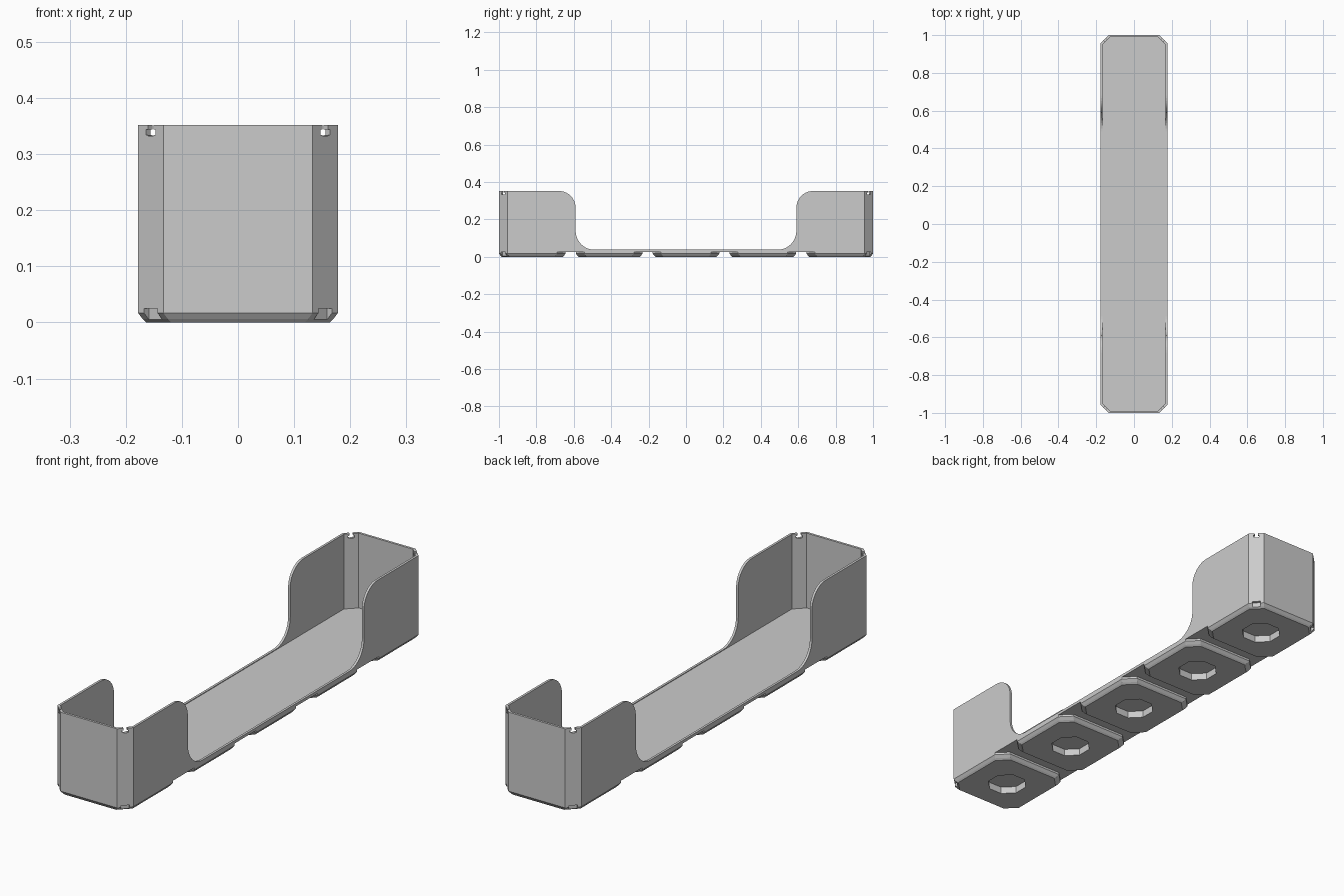
import bpy
import math
from mathutils import Matrix, Vector

if "Cube" in bpy.data.objects:
    bpy.data.objects.remove(bpy.data.objects["Cube"])

HALF_W, HALF_L, HEIGHT = 0.178, 1.0, 0.352
CORNER, WALL = 0.045, 0.01
FLOOR_Z, BASE_Z = 0.035, 0.026
PITCH = 0.411

grey = bpy.data.materials.new("light grey plastic")
grey.use_nodes = True
colour = (0.6, 0.6, 0.6, 1)
grey.diffuse_color = colour
grey.node_tree.nodes["Principled BSDF"].inputs["Base Color"].default_value = colour


def loft(name, rings):
    """Closed solid through a stack of equal-length rings."""
    n = len(rings[0])
    verts = [p for ring in rings for p in ring]
    faces = [list(range(n))[::-1], [len(verts) - n + i for i in range(n)]]
    for k in range(len(rings) - 1):
        for i in range(n):
            j = (i + 1) % n
            faces.append([k * n + i, k * n + j, (k + 1) * n + j, (k + 1) * n + i])
    mesh = bpy.data.meshes.new(name)
    mesh.from_pydata(verts, [], faces)
    mesh.materials.append(grey)
    obj = bpy.data.objects.new(name, mesh)
    bpy.context.collection.objects.link(obj)
    return obj


def octagon(hx, hy, c, z, cy=0):
    """Rectangle with clipped corners, counter-clockwise."""
    pts = [(hx, -hy + c), (hx, hy - c), (hx - c, hy), (-hx + c, hy),
           (-hx, hy - c), (-hx, -hy + c), (-hx + c, -hy), (hx - c, -hy)]
    return [(x, y + cy, z) for x, y in pts]


def block(name, sx, sy, sz, matrix):
    """Box cutter, placed by a matrix."""
    obj = loft(name, [[(x * sx / 2, y * sy / 2, z * sz / 2)
                       for x, y in ((1, -1), (1, 1), (-1, 1), (-1, -1))] for z in (-1, 1)])
    obj.data.transform(matrix)
    return obj


def combine(target, other, operation):
    mod = target.modifiers.new("combine", "BOOLEAN")
    mod.operation, mod.solver, mod.object = operation, "EXACT", other
    with bpy.context.temp_override(object=target, active_object=target):
        bpy.ops.object.modifier_apply(modifier=mod.name)
    bpy.data.objects.remove(other)


def arc(cy, cz, r, start, end, steps=10):
    angles = [math.radians(start + (end - start) * i / steps) for i in range(steps + 1)]
    return [(cy + r * math.cos(a), cz + r * math.sin(a)) for a in angles]


# Outer shell with clipped corners, hollowed to thin walls
tray = loft("tray", [octagon(HALF_W, HALF_L, CORNER, z) for z in (BASE_Z, HEIGHT)])
inner = [octagon(HALF_W - WALL, HALF_L - WALL, CORNER - 0.004, z) for z in (FLOOR_Z, 0.5)]
combine(tray, loft("hollow", inner), "DIFFERENCE")

# Wide side opening with rounded shoulders and rounded lower corners
edge, low = 0.59, 0.038
half = arc(edge - 0.1, low + 0.1, 0.1, -90, 0) + arc(edge + 0.09, HEIGHT - 0.09, 0.09, 180, 90)
half += [(edge + 0.09, 0.5)]
profile = half + [(-y, z) for y, z in reversed(half)]
combine(tray, loft("side_opening", [[(x, y, z) for y, z in profile] for x in (-0.3, 0.3)]),
        "DIFFERENCE")

# Five bevelled feet, each with an eight-sided magnet socket underneath
for i in range(-2, 3):
    cy = i * PITCH
    foot = loft("foot", [octagon(0.164, 0.164, 0.045, 0, cy),
                         octagon(0.17, 0.17, 0.045, 0.006, cy),
                         octagon(HALF_W, HALF_W, CORNER, 0.017, cy),
                         octagon(HALF_W, HALF_W, CORNER, 0.03, cy)])
    combine(tray, foot, "UNION")
    socket = loft("socket", [octagon(0.075, 0.075, 0.044, z, cy) for z in (-0.01, 0.03)])
    combine(tray, socket, "DIFFERENCE")

# Clip slots at the top and pockets at the foot of every clipped corner
for sx in (-1, 1):
    for sy in (-1, 1):
        mid = Vector((sx * (HALF_W - CORNER / 2), sy * (HALF_L - CORNER / 2), 0))
        turn = Matrix.Rotation(math.atan2(sy, sx), 4, "Z")
        for depth, width, tall, z in ((0.05, 0.014, 0.04, HEIGHT), (0.05, 0.024, 0.01, 0.339),
                                      (0.024, 0.034, 0.02, 0.015)):
            place = Matrix.Translation(mid + Vector((0, 0, z))) @ turn
            combine(tray, block("slot", depth, width, tall, place), "DIFFERENCE")
